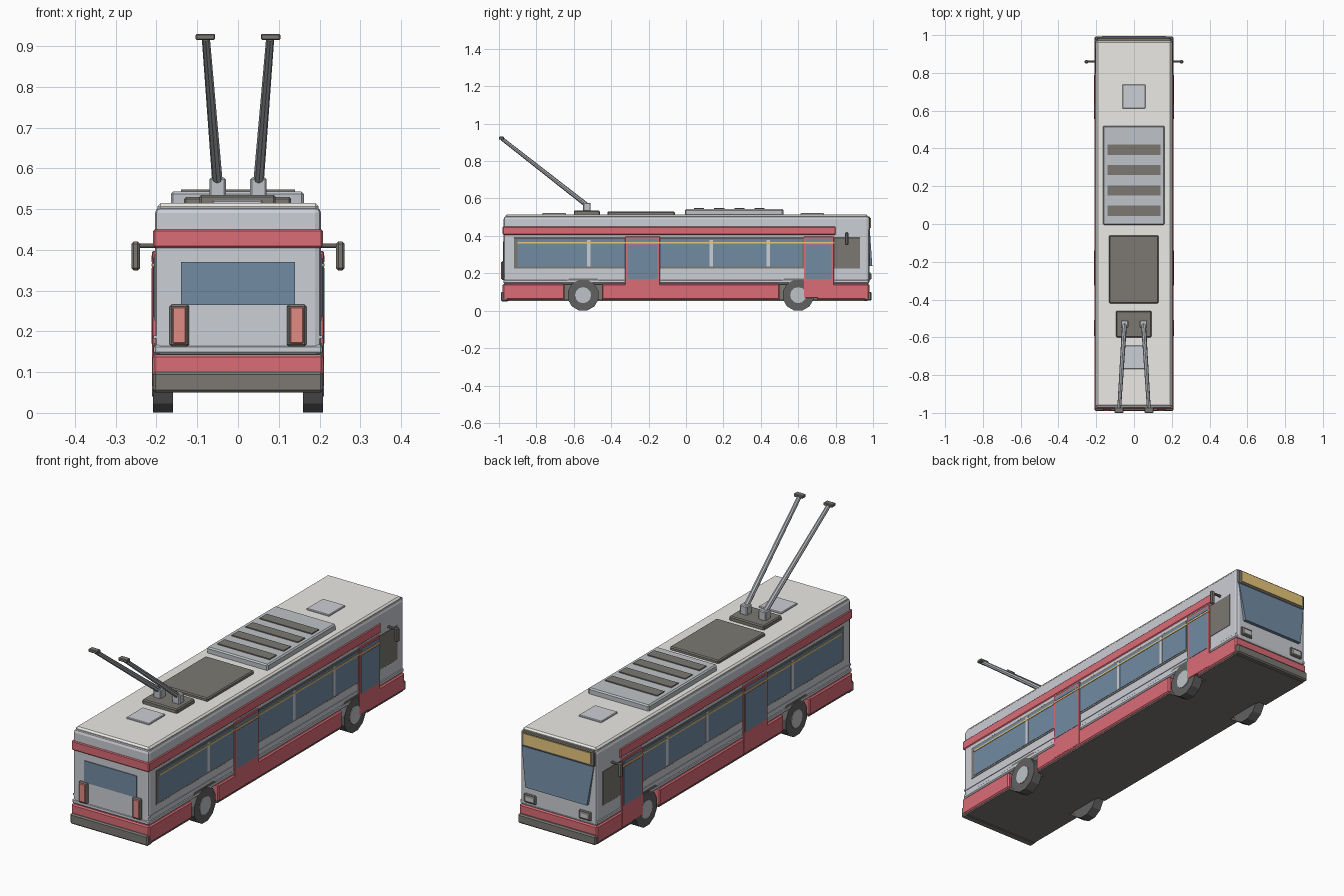
import bpy, bmesh
from math import pi
from mathutils import Vector

if "Cube" in bpy.data.objects:
    bpy.data.objects.remove(bpy.data.objects["Cube"])


def mat(name, r, g, b):
    m = bpy.data.materials.new(name)
    m.diffuse_color = (r, g, b, 1)
    m.use_nodes = True
    m.node_tree.nodes["Principled BSDF"].inputs["Base Color"].default_value = m.diffuse_color
    return m


GREY = mat("silver", .60, .62, .66)
RED = mat("red", .70, .15, .18)
DARK = mat("dark", .20, .19, .17)
BLACK = mat("tyre", .12, .12, .12)
GLASS = mat("glass", .17, .26, .37)
WHITE = mat("roof_white", .83, .82, .78)
YELLOW = mat("amber", .80, .58, .20)
STEEL = mat("steel", .42, .44, .47)
LAMP = mat("lamp_red", .75, .26, .23)
CLEAR = mat("lamp_clear", .9, .9, .88)
UNIT = mat("roof_unit_grey", .52, .55, .58)


def finish(name, bm, m, bevel=0, segments=1):
    bmesh.ops.recalc_face_normals(bm, faces=bm.faces)
    me = bpy.data.meshes.new(name)
    bm.to_mesh(me)
    bm.free()
    me.materials.append(m)
    ob = bpy.data.objects.new(name, me)
    bpy.context.collection.objects.link(ob)
    if bevel:
        mod = ob.modifiers.new("bevel", 'BEVEL')
        mod.width, mod.segments = bevel, segments
        mod.limit_method = 'ANGLE'
    return ob


def box(name, x, y, z, m, bevel=0, segments=1):
    bm = bmesh.new()
    bmesh.ops.create_cube(bm, size=1)
    for v in bm.verts:
        v.co = [(a + b) / 2 + c * (b - a) for (a, b), c in zip((x, y, z), v.co)]
    return finish(name, bm, m, bevel, segments)


def pair(name, x, y, z, m, bevel=0):
    for tag, s in (("right", 1), ("left", -1)):
        box(f"{name}_{tag}", sorted((s * x[0], s * x[1])), y, z, m, bevel)


def prism(name, pts, offset, m):
    bm = bmesh.new()
    f = bm.faces.new([bm.verts.new(p) for p in pts])
    new = bmesh.ops.extrude_face_region(bm, geom=[f])["geom"]
    bmesh.ops.translate(bm, vec=offset, verts=[v for v in new if isinstance(v, bmesh.types.BMVert)])
    return finish(name, bm, m)


def rod(name, a, b, r, m, sides=8, r2=None):
    a, b = Vector(a), Vector(b)
    bm = bmesh.new()
    bmesh.ops.create_cone(bm, cap_ends=True, segments=sides, radius1=r, radius2=r2 or r, depth=(b - a).length)
    ob = finish(name, bm, m)
    ob.location = (a + b) / 2
    ob.rotation_euler = (b - a).to_track_quat('Z', 'Y').to_euler()
    return ob


# Body shell and roof
box("body", (-.204, .204), (-.975, .98), (.14, .505), GREY, .015, 2)
box("roof", (-.198, .198), (-.965, .97), (.495, .515), WHITE, .008)
box("roof_red_band", (-.208, .208), (-.98, .80), (.405, .45), RED, .004)
box("lower_trim", (-.207, .207), (-.977, .978), (.145, .167), GREY, .005)
pair("side_rail", (.2, .207), (-.97, .63), (.182, .19), GREY)

# Skirt segments leave openings for the wheels
AXLES = (-.55, .60)
for i, y in enumerate(((-.98, -.65), (-.45, .50), (.70, .98))):
    box(f"skirt_{i}", (-.21, .21), y, (.06, .143), RED, .006)
box("floor_panel", (-.155, .155), (-.97, .97), (.053, .14), DARK)
for i, y in enumerate(((-.97, -.65), (-.45, .50), (.70, .97))):
    box(f"underside_{i}", (-.203, .203), y, (.053, .065), DARK)
box("rear_bumper", (-.209, .209), (-.99, -.95), (.05, .1), DARK, .006)
box("front_bumper", (-.209, .209), (.95, .993), (.055, .1), DARK, .006)

# Wheels, hubs and dark arches on both sides
for s, tag in ((1, "right"), (-1, "left")):
    for y, end in zip(AXLES, ("rear", "front")):
        arch = [(-.1, .1), (-.1, .15), (-.075, .172), (.075, .172), (.1, .15), (.1, .1)]
        prism(f"{end}_arch_{tag}", [(s * .2065, y + a, b) for a, b in arch[1:-1]], (-s * .03, 0, 0), DARK)
        box(f"{end}_arch_liner_{tag}", sorted((s * .15, s * .165)), (y - .1, y + .1), (.056, .15), DARK)
        rod(f"{end}_tyre_{tag}", (s * .16, y, .083), (s * .208, y, .083), .085, BLACK, 12).rotation_euler.rotate_axis('Z', pi / 12)
        rod(f"{end}_hub_{tag}", (s * .2, y, .083), (s * .2105, y, .083), .043, UNIT, 12)

# Side windows
pair("window_frame", (.19, .2055), (-.92, .93), (.225, .39), DARK, .001)
pair("side_glass", (.19, .207), (-.90, .62), (.235, .38), GLASS)
for i, y in enumerate((-.52, .135, .44)):
    pair(f"window_post_{i}", (.2, .208), (y - .01, y + .01), (.235, .378), GREY)
pair("side_stripe", (.2, .2095), (-.90, .785), (.359, .367), YELLOW)

# Doors
for name, a, b in (("middle_door", -.325, -.14), ("front_door", .63, .79)):
    pair(name, (.19, .2105), (a, b), (.068, .397), RED, .002)
    pair(name + "_glass", (.2, .212), (a + .012, b - .012), (.17, .355), GLASS)
    pair(name + "_top_glass", (.2, .212), (a + .012, b - .012), (.37, .386), GLASS)
    pair(name + "_stripe", (.2, .2125), (a, b), (.359, .367), YELLOW)

# Front end: raked windscreen, destination panel, lamps
screen = [(-.165, .996, .24), (.165, .996, .24), (.193, .983, .43), (-.193, .983, .43)]
prism("windscreen", screen, (0, -.02, 0), GLASS)
box("sign_frame", (-.197, .197), (.95, .985), (.43, .503), DARK, .004)
box("sign_panel", (-.18, .18), (.96, .989), (.442, .495), YELLOW)
pair("headlight_frame", (.115, .18), (.95, .987), (.162, .205), DARK, .004)
pair("headlight", (.122, .173), (.96, .992), (.169, .198), CLEAR, .003)

# Rear end: window, engine panel, lamps
box("rear_window", (-.14, .14), (-.979, -.95), (.265, .37), GLASS)
pair("tail_lamp_frame", (.12, .168), (-.985, -.95), (.163, .266), DARK, .005)
pair("tail_lamp", (.127, .161), (-.99, -.96), (.17, .26), LAMP, .003)

# Mirrors
for s, tag in ((1, "right"), (-1, "left")):
    rod(f"mirror_arm_{tag}", (s * .2, .86, .41), (s * .252, .86, .41), .006, DARK)
pair("mirror", (.241, .261), (.85, .868), (.35, .42), DARK, .005)

# Roof equipment
box("cooling_unit", (-.165, .162), (-.005, .52), (.505, .543), UNIT, .006)
for i, y in enumerate((.07, .178, .286, .393)):
    box(f"cooling_vent_{i}", (-.14, .14), (y - .027, y + .027), (.53, .548), DARK)
box("battery_cover", (-.132, .13), (-.42, -.06), (.505, .53), DARK, .005)
for name, y in (("rear_hatch", -.705), ("front_hatch", .675)):
    box(name, (-.062, .06), (y - .063, y + .063), (.505, .522), GREY, .003)
box("pole_base", (-.095, .092), (-.6, -.46), (.505, .535), DARK, .005)

# Current collector poles
for s, tag in ((1, "right"), (-1, "left")):
    box(f"pole_mount_{tag}", (s * .05 - .02, s * .05 + .02), (-.55, -.51), (.53, .577), UNIT, .004)
    rod(f"pole_{tag}", (s * .05, -.525, .56), (s * .079, -.985, .92), .013, STEEL, 8, .010)
    box(f"pole_head_{tag}", (s * .08 - .024, s * .08 + .024), (-1.0, -.972), (.915, .93), DARK, .003)
